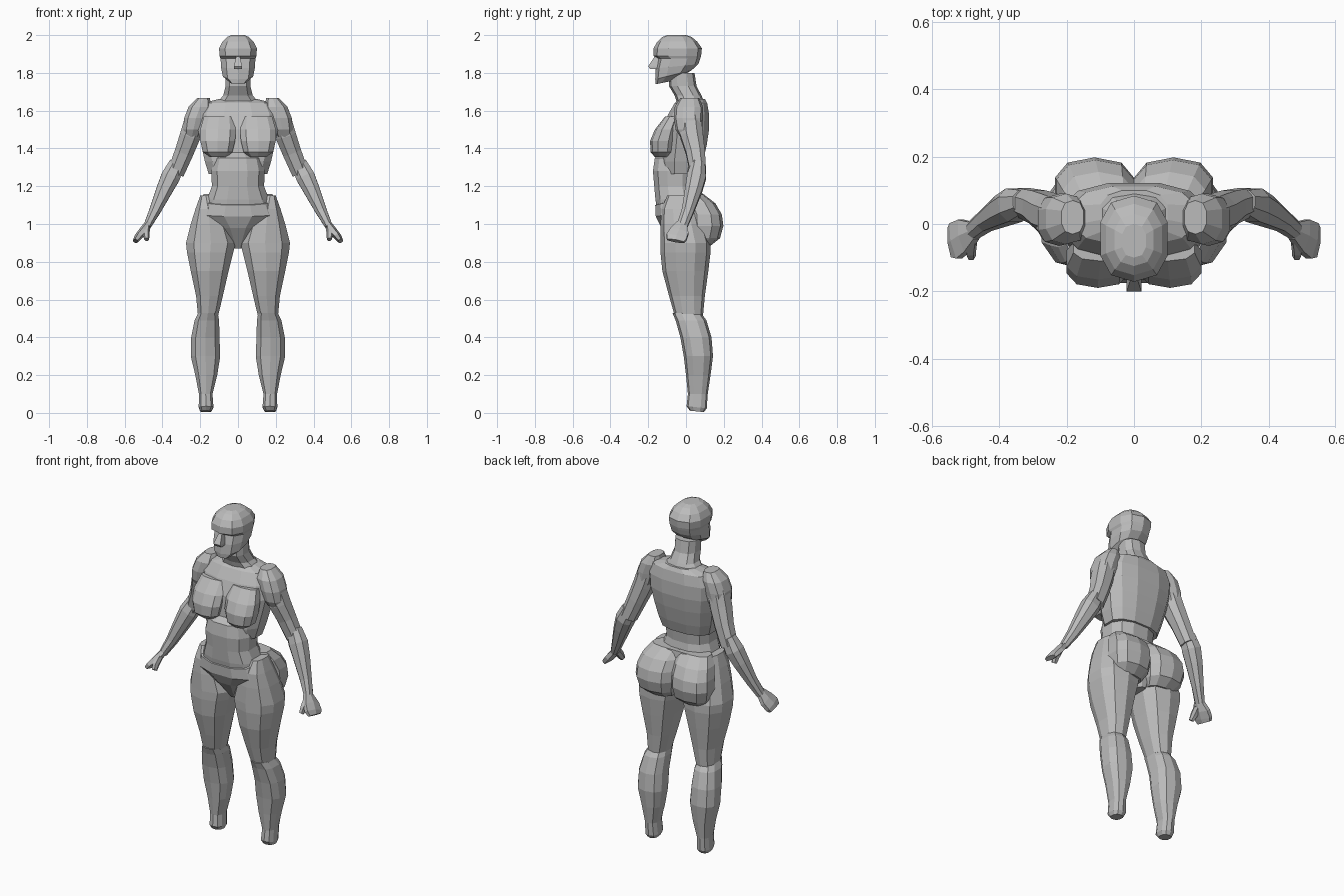
import bpy
import bmesh
import math
from mathutils import Vector

grey = bpy.data.materials.new("grey clay")
grey.diffuse_color = (0.5, 0.5, 0.5, 1)


def unit_ring(n, power):
    """Rounded-box outline of n points, filling -1..1 on both axes."""
    pts = []
    for i in range(n):
        a = 2 * math.pi * (i + 0.5) / n
        c, s = math.cos(a), math.sin(a)
        pts.append((math.copysign(abs(c) ** power, c), math.copysign(abs(s) ** power, s)))
    mx, my = max(p[0] for p in pts), max(p[1] for p in pts)
    return [(x / mx, y / my) for x, y in pts]


def skin(name, rings, mirror=False):
    """Join rings of points into a closed flat-shaded surface."""
    bm = bmesh.new()
    vs = [[bm.verts.new(p) for p in r] for r in rings]
    n = len(vs[0])
    for a, b in zip(vs, vs[1:]):
        for i in range(n):
            j = (i + 1) % n
            bm.faces.new((a[i], a[j], b[j], b[i]))
    bm.faces.new(vs[0])
    bm.faces.new(vs[-1])
    bmesh.ops.recalc_face_normals(bm, faces=bm.faces[:])
    me = bpy.data.meshes.new(name)
    bm.to_mesh(me)
    bm.free()
    me.materials.append(grey)
    ob = bpy.data.objects.new(name, me)
    bpy.context.collection.objects.link(ob)
    if mirror:
        ob.modifiers.new("mirror", 'MIRROR').use_mirror_merge = False
    return ob


def stack(name, levels, n=10, power=0.8, mirror=False):
    """Loft of level rings (z, x0, x1, y0, y1, optional tilt along y)."""
    rings = []
    for z, x0, x1, y0, y1, *tilt in levels:
        t = tilt[0] if tilt else 0
        cx, cy, rx, ry = (x0 + x1) / 2, (y0 + y1) / 2, (x1 - x0) / 2, (y1 - y0) / 2
        rings.append([(cx + u * rx, cy + v * ry, z + t * v * ry)
                      for u, v in unit_ring(n, power)])
    return skin(name, rings, mirror)


def centred(name, levels, **kw):
    """Loft of level rings symmetric about x = 0 (z, half width, y0, y1, tilt)."""
    return stack(name, [(z, -w, w, *rest) for z, w, *rest in levels], **kw)


def limb(name, path, n=8, power=0.85):
    """Mirrored tube along a path of (x, y, z, fore-aft radius, side radius)."""
    pts = [Vector(p[:3]) for p in path]
    rings = []
    for i, p in enumerate(path):
        d = (pts[min(i + 1, len(pts) - 1)] - pts[max(i - 1, 0)]).normalized()
        u = Vector((0, 1, 0))
        u = (u - d * d.dot(u)).normalized()
        w = d.cross(u)
        rings.append([pts[i] + u * (a * p[3]) + w * (b * p[4])
                      for a, b in unit_ring(n, power)])
    return skin(name, rings, True)


# Head with brow ledge and slanted jaw
centred("head", [
    (1.75, .04, -.16, -.06, .2), (1.79, .08, -.163, .03, .25),
    (1.835, .09, -.16, .065, .1), (1.875, .092, -.148, .075),
    (1.89, .098, -.172, .08), (1.93, .1, -.172, .084),
    (1.965, .083, -.152, .06), (1.99, .058, -.125, .03), (2.0, .035, -.1, 0)])
centred("nose", [(1.82, .022, -.19, -.13), (1.835, .022, -.2, -.13),
                 (1.888, .01, -.165, -.13)], n=4)
centred("neck", [
    (1.62, .17, -.07, .11), (1.65, .105, -.05, .095), (1.68, .078, -.06, .082),
    (1.73, .066, -.09, .056), (1.8, .066, -.09, .045)])

# Torso
centred("ribcage", [
    (1.265, .155, -.125, .07), (1.33, .175, -.135, .09), (1.42, .195, -.13, .11),
    (1.5, .212, -.125, .122), (1.58, .215, -.095, .122), (1.64, .185, -.06, .112),
    (1.662, .1, -.03, .1)], n=12)
centred("abdomen", [
    (1.06, .18, -.15, .08), (1.13, .165, -.162, .065), (1.2, .138, -.168, .052),
    (1.28, .142, -.175, .06), (1.35, .125, -.165, .06), (1.38, .08, -.13, .05)], n=12)
stack("breast", [
    (1.355, .06, .15, -.165, -.08), (1.38, .03, .185, -.188, -.06),
    (1.44, .015, .2, -.19, -.05), (1.5, .012, .2, -.165, -.04),
    (1.57, .02, .18, -.11, -.03)], mirror=True)

# Hips
centred("pelvis", [
    (.87, .025, -.05, .08), (.98, .12, -.13, .1), (1.06, .212, -.16, .1, .15),
    (1.13, .185, -.163, .09, .24), (1.135, .15, -.14, .07, .24)], n=12)
stack("buttock", [
    (.885, .03, .19, 0, .13), (.925, .01, .22, 0, .18), (.99, 0, .235, 0, .198),
    (1.05, 0, .23, 0, .19), (1.11, 0, .212, -.02, .155), (1.16, 0, .18, -.02, .09)],
    mirror=True)

# Legs, ending at the ankles
stack("thigh", [
    (.515, .105, .212, -.06, .09), (.62, .08, .222, -.09, .1), (.75, .05, .25, -.125, .118),
    (.85, .025, .27, -.135, .13), (.9, .012, .275, -.135, .13), (1.0, .05, .25, -.135, .1),
    (1.08, .09, .225, -.13, .07), (1.15, .14, .2, -.1, .03)], mirror=True)
stack("lower_leg", [
    (.008, .14, .2, .02, .095, -.1), (.03, .13, .208, .003, .11, -.1),
    (.1, .135, .207, .01, .115), (.2, .11, .226, 0, .13), (.3, .094, .25, -.012, .143),
    (.4, .098, .248, -.03, .135), (.49, .1, .23, -.055, .108),
    (.53, .108, .21, -.072, .08)], mirror=True)

# Shoulders and arms
stack("shoulder", [
    (1.46, .205, .285, -.03, .07), (1.5, .18, .291, -.055, .085),
    (1.56, .16, .285, -.065, .09), (1.62, .14, .262, -.06, .09),
    (1.668, .15, .215, -.03, .07)], mirror=True)
limb("upper_arm", [
    (.225, .02, 1.56, .06, .055), (.252, .03, 1.47, .06, .055),
    (.285, .05, 1.38, .05, .05), (.33, .065, 1.27, .042, .045)])
limb("forearm", [
    (.322, .065, 1.32, .036, .042), (.357, .056, 1.25, .05, .05),
    (.39, .04, 1.18, .045, .043), (.44, .01, 1.07, .032, .03),
    (.48, -.02, .99, .028, .02)])
limb("hand", [
    (.472, -.02, 1.005, .025, .02), (.505, -.035, .96, .05, .022),
    (.53, -.05, .93, .055, .02), (.543, -.055, .91, .045, .014)], n=6)
limb("thumb", [
    (.485, -.045, .98, .02, .02), (.487, -.078, .945, .02, .018),
    (.483, -.095, .918, .014, .013)], n=6)
